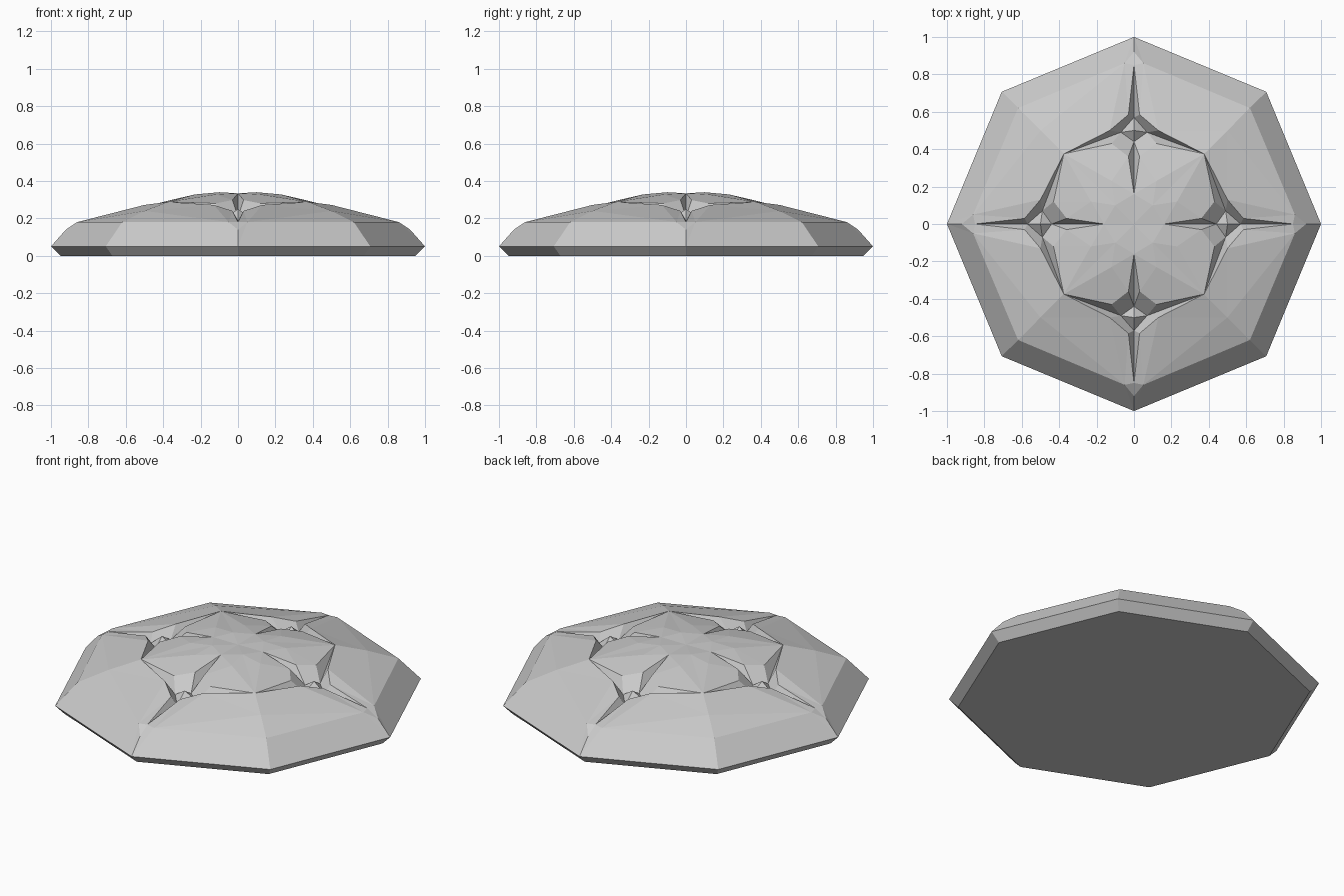
import bpy, bmesh, math
from mathutils import Matrix

if "Cube" in bpy.data.objects:
    bpy.data.objects.remove(bpy.data.objects["Cube"])

# One eighth of the stone, between the +x axis and the diagonal
P = {
    "base_mid": (0, 0, 0), "base_axis": (.95, 0, 0), "base_diag": (.672, .672, 0),
    "rim_axis": (1, 0, .05), "rim_diag": (.707, .707, .05),
    "notch": (.92, 0, .14), "shoulder": (.86, .05, .18), "shoulder_diag": (.62, .62, .18),
    "slope": (.5, .5, .24),
    "out_tip": (.85, 0, .182), "out_corner": (.585, .03, .24),
    "side_out": (.5, .13, .272), "side_tip": (.375, .375, .288),
    "side_in": (.43, .12, .28), "in_corner": (.36, .03, .298), "in_tip": (.16, 0, .334),
    "pit_out": (.57, 0, .19), "pit_side": (.49, .07, .205), "pit_in": (.44, 0, .21),
    "pebble": (.5, 0, .25),
    "dome": (.23, .12, .328), "crown": (.1, .1, .34), "centre": (0, 0, .333),
}
FACES = [
    # base and rim
    "base_mid base_diag base_axis", "base_axis base_diag rim_diag rim_axis",
    "rim_axis rim_diag shoulder_diag shoulder", "rim_axis shoulder notch",
    "notch shoulder out_tip",
    # outer slope
    "shoulder shoulder_diag slope", "shoulder slope side_out",
    "shoulder side_out out_corner", "out_tip shoulder out_corner",
    "slope side_tip side_out",
    # grooves
    "out_tip out_corner pit_out", "out_corner side_out pit_side pit_out",
    "side_out side_tip pit_side", "side_tip side_in pit_side",
    "side_in in_corner pit_in pit_side", "in_corner in_tip pit_in",
    # pebble in the crossing
    "pit_out pit_side pebble", "pebble pit_side pit_in",
    # inner dome
    "in_corner side_in dome", "side_in side_tip dome", "in_tip in_corner dome",
    "in_tip dome crown", "dome side_tip crown", "in_tip crown centre",
]

bm = bmesh.new()
for quarter in range(4):
    for flip in (1, -1):
        m = Matrix.Rotation(quarter * math.pi / 2, 4, 'Z') @ Matrix.Diagonal((1, flip, 1, 1))
        v = {name: bm.verts.new(co) for name, co in P.items()}
        for vert in v.values():
            vert.co = m @ vert.co
        for face in FACES:
            bm.faces.new([v[n] for n in face.split()][::flip])
bmesh.ops.remove_doubles(bm, verts=bm.verts, dist=1e-4)
bmesh.ops.recalc_face_normals(bm, faces=bm.faces)

mesh = bpy.data.meshes.new("cracked_stone")
bm.to_mesh(mesh)
bm.free()
stone = bpy.data.objects.new("cracked_stone", mesh)
bpy.context.collection.objects.link(stone)
